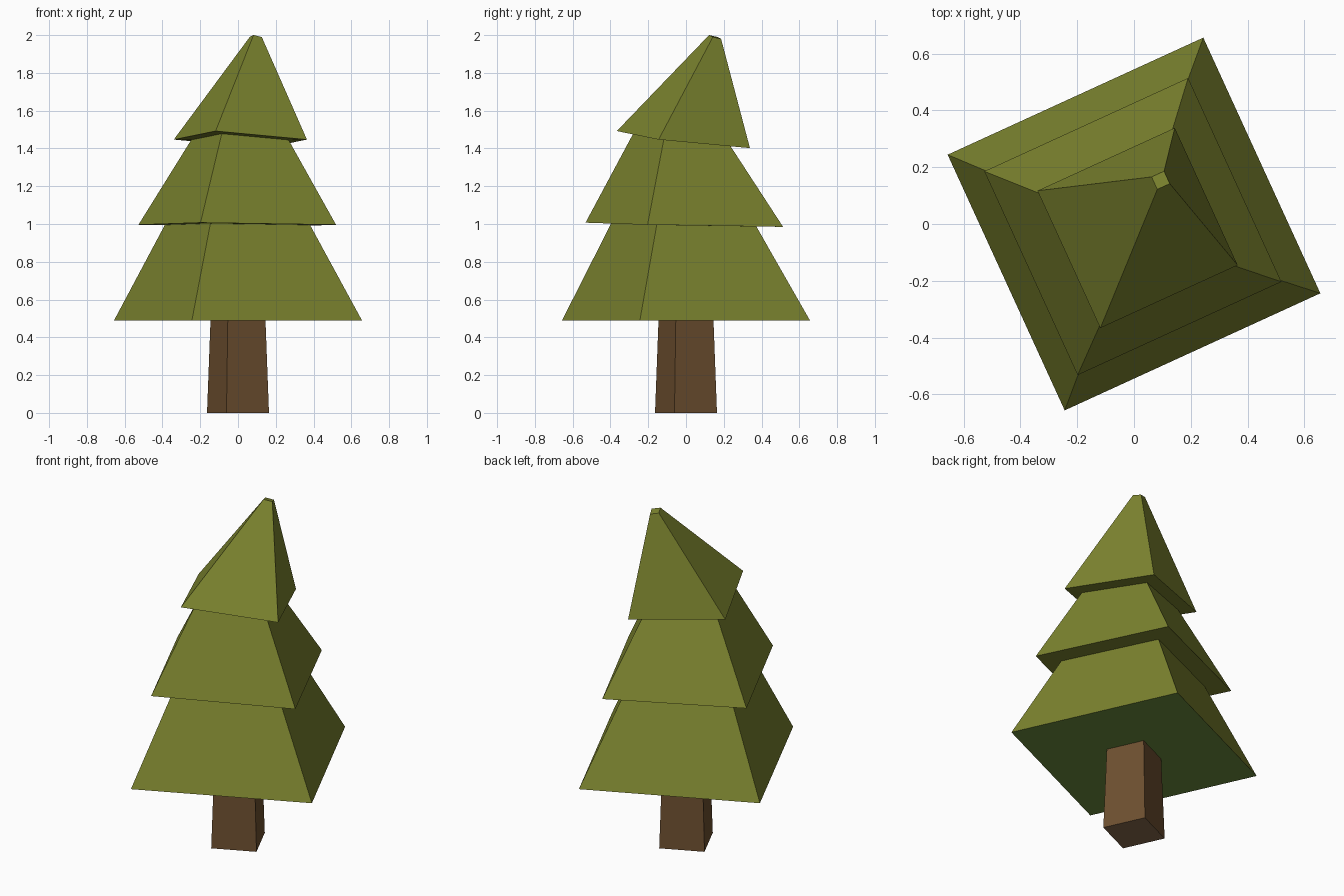
import bpy, bmesh, math

if "Cube" in bpy.data.objects:
    bpy.data.objects.remove(bpy.data.objects["Cube"])

ANGLE = math.radians(69.6)  # heading of the back corner


def material(name, hex_colour):
    lin = []
    for i in (0, 2, 4):
        c = int(hex_colour[i:i + 2], 16) / 255
        lin.append(c / 12.92 if c <= 0.04045 else ((c + 0.055) / 1.055) ** 2.4)
    m = bpy.data.materials.new(name)
    m.diffuse_color = (*lin, 1)
    m.use_nodes = True
    m.node_tree.nodes["Principled BSDF"].inputs["Base Color"].default_value = m.diffuse_color
    return m


def lofted(name, rings, side_mat, base_mat):
    """Stack square rings (cx, cy, z, corner radius, slope) into a closed solid."""
    bm = bmesh.new()
    loops = []
    for cx, cy, z, r, slope in rings:
        loop = []
        for k in range(4):
            a = k * math.pi / 2
            loop.append(bm.verts.new((cx + r * math.cos(ANGLE + a),
                                      cy + r * math.sin(ANGLE + a),
                                      z - slope * r * math.cos(a))))
        loops.append(loop)
    for lo, hi in zip(loops, loops[1:]):
        for k in range(4):
            n = (k + 1) % 4
            bm.faces.new((lo[k], lo[n], hi[n], hi[k]))
    bm.faces.new(loops[-1])
    base = bm.faces.new(loops[0][::-1])
    base.material_index = 1
    bm.normal_update()
    me = bpy.data.meshes.new(name)
    bm.to_mesh(me)
    bm.free()
    me.materials.append(side_mat)
    me.materials.append(base_mat)
    ob = bpy.data.objects.new(name, me)
    bpy.context.collection.objects.link(ob)


needles = material("olive needles", "7c842f")
underside = material("dark green underside", "6c8c3c")
bark = material("brown bark", "6e5030")
cut_wood = material("cut wood", "85694c")

# Trunk
lofted("trunk", [(0, 0, 0, 0.175, 0), (0, 0, 0.495, 0.155, 0)], bark, cut_wood)

# Three foliage tiers in one skin, the upper ones tilting towards the back
lofted("foliage", [
    (0, 0, 0.49, 0.70, 0),
    (-0.003, -0.012, 0.995, 0.41, 0.02),
    (-0.004, -0.009, 0.996, 0.558, 0.02),
    (0.01, -0.022, 1.445, 0.275, 0.12),
    (0.0125, -0.014, 1.447, 0.376, 0.12),
    (0.094, 0.154, 1.99, 0.034, 0.3),
], needles, underside)
